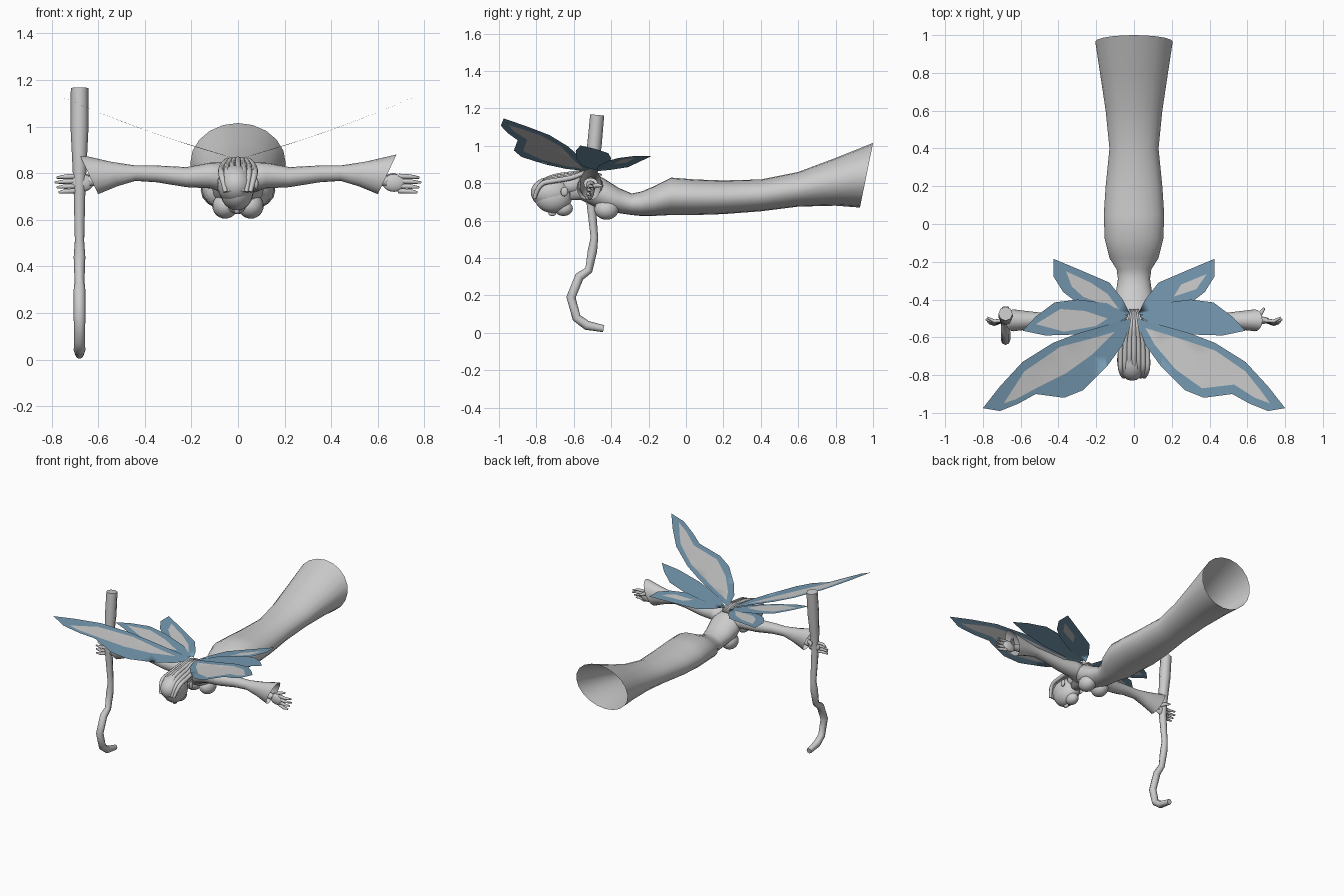
import bpy
import bmesh
import math
from mathutils import Vector
from mathutils.geometry import delaunay_2d_cdt

cube = bpy.data.objects.get("Cube")
if cube:
    bpy.data.objects.remove(cube)


def make_material(name, colour):
    mat = bpy.data.materials.new(name)
    mat.use_nodes = True
    mat.diffuse_color = colour
    for node in mat.node_tree.nodes:
        if node.type == 'BSDF_PRINCIPLED':
            node.inputs["Base Color"].default_value = colour
            node.inputs["Roughness"].default_value = 0.8
    return mat


GREY = make_material("stone grey", (0.6, 0.6, 0.6, 1))
BLUE = make_material("dusty blue", (0.18, 0.32, 0.44, 1))


def add_object(name, bm, mats=(GREY,), smooth=True):
    mesh = bpy.data.meshes.new(name)
    bm.to_mesh(mesh)
    bm.free()
    for mat in mats:
        mesh.materials.append(mat)
    if smooth:
        mesh.shade_smooth()
    obj = bpy.data.objects.new(name, mesh)
    bpy.context.collection.objects.link(obj)
    return obj


def loft(name, rings, u, v, axis, sides=20):
    """Skin elliptical rings given as (centre, half width, half height, slant)."""
    bm = bmesh.new()
    u, v, axis = Vector(u), Vector(v), Vector(axis)
    loops = []
    for centre, wide, high, slant in rings:
        loop = []
        for i in range(sides):
            a = math.tau * i / sides
            offset = u * wide * math.cos(a) + (v * high + axis * slant) * math.sin(a)
            loop.append(bm.verts.new(Vector(centre) + offset))
        loops.append(loop)
    for low, top in zip(loops, loops[1:]):
        for i in range(sides):
            j = (i + 1) % sides
            bm.faces.new((low[i], low[j], top[j], top[i]))
    bm.faces.new(loops[0])
    bmesh.ops.recalc_face_normals(bm, faces=bm.faces)
    return add_object(name, bm)


def rod(name, points, thick, smooth_path=False):
    """Tapered round rod along points, each (x, y, z, relative radius)."""
    curve = bpy.data.curves.new(name, 'CURVE')
    curve.dimensions = '3D'
    curve.bevel_depth = thick
    curve.bevel_resolution = 2
    curve.use_fill_caps = True
    spline = curve.splines.new('NURBS' if smooth_path else 'POLY')
    spline.points.add(len(points) - 1)
    for point, (x, y, z, r) in zip(spline.points, points):
        point.co = (x, y, z, 1)
        point.radius = r
    if smooth_path:
        spline.use_endpoint_u = True
        spline.order_u = 3
        spline.resolution_u = 4
    obj = bpy.data.objects.new(name, curve)
    bpy.context.collection.objects.link(obj)
    curve.materials.append(GREY)
    bpy.ops.object.select_all(action='DESELECT')
    obj.select_set(True)
    bpy.context.view_layer.objects.active = obj
    bpy.ops.object.convert(target='MESH')
    bpy.context.object.data.shade_smooth()


def ball(name, centre, size):
    bm = bmesh.new()
    bmesh.ops.create_uvsphere(bm, u_segments=20, v_segments=12, radius=1)
    bmesh.ops.scale(bm, vec=size, verts=bm.verts)
    bmesh.ops.translate(bm, vec=centre, verts=bm.verts)
    return add_object(name, bm)


# Torso and gown: y, half width, bottom z, top z
gown = [(-.62, .035, .71, .79), (-.56, .045, .71, .835), (-.5, .1, .68, .86),
        (-.43, .11, .645, .82), (-.36, .095, .64, .775), (-.29, .085, .63, .745),
        (-.24, .092, .625, .755), (-.18, .13, .625, .78), (-.08, .155, .63, .83),
        (.05, .16, .63, .82), (.2, .15, .635, .815), (.4, .13, .65, .82),
        (.6, .15, .675, .86), (.8, .18, .68, .935), (.965, .205, .67, 1.015)]
loft("gown", [((0, y, (lo + hi) / 2), w, (hi - lo) / 2, .035 if y > .9 else 0)
              for y, w, lo, hi in gown], (1, 0, 0), (0, 0, 1), (0, 1, 0))

# Head, face and hair
ball("head", (-.005, -.71, .725), (.072, .1, .085))
ball("chin", (-.005, -.655, .665), (.04, .05, .04))
ball("nose", (-.005, -.715, .638), (.012, .02, .014))
ball("hair_cap", (-.01, -.72, .75), (.08, .11, .085))
ball("hair_nape", (-.01, -.61, .79), (.06, .07, .055))
for k in range(-3, 4):
    x = k * .022
    rod("hair_strand", [(x * .8, -.81, .72, .7), (x * 1.1, -.79, .80, 1),
                        (x * 1.1, -.70, .84 - abs(x) * .4, 1), (x, -.6, .85 - abs(x) * .3, 1),
                        (x * .6, -.53, .865, .9), (x * .3, -.45, .845, .3)], .014, True)

# Arms: x, z, half depth, half height, slant
arm = [(.03, .775, .075, .07, 0), (.12, .79, .062, .055, 0), (.22, .783, .046, .043, 0),
       (.35, .797, .037, .036, 0), (.44, .80, .035, .033, 0),
       (.53, .797, .045, .052, .015), (.64, .795, .058, .085, .04)]
for side, s in (("left", 1), ("right", -1)):
    loft(side + "_sleeve", [((s * x, -.51, z), d, h, s * k) for x, z, d, h, k in arm],
         (0, 1, 0), (0, 0, 1), (1, 0, 0), 16)
    ball(side + "_bust", (s * .055, -.425, .66), (.055, .065, .055))
    ball(side + "_ear", (s * .078, -.65, .755), (.01, .02, .025))

    # Hand with four spread fingers and a thumb
    rod(side + "_wrist", [(s * .5, -.51, .79, 1), (s * .64, -.51, .765, .9)], .026)
    ball(side + "_palm", (s * .67, -.51, .758), (.05, .02, .038))
    for i in range(4):
        z = .787 - i * .021
        reach = .785 - .008 * abs(i - 1)
        rod(side + "_finger", [(s * .69, -.51, z, 1.1), (s * .74, -.515 - .005 * i, z - .002, 1),
                               (s * reach, -.495 - .01 * i, z - .006, .5)], .01)
    rod(side + "_thumb", [(s * .64, -.50, .78, 1.2), (s * .67, -.475, .79, 1),
                          (s * .69, -.445, .785, .5)], .012)

# Crooked staff held in the right hand
staff = [(-.475, 1.165, 1.5), (-.49, 1.0, 1.55), (-.505, .85, 1.25), (-.51, .72, 1),
         (-.49, .51, .8), (-.50, .44, 1), (-.52, .335, .85), (-.57, .30, 1),
         (-.615, .19, 1), (-.585, .08, .95), (-.53, .04, 1), (-.44, .022, .75)]
rod("staff", [(-.68, y, z, r) for y, z, r in staff], .025)


def inside(p, poly):
    hit = False
    for a, b in zip(poly, poly[1:] + poly[:1]):
        if (a[1] > p[1]) != (b[1] > p[1]):
            if p[0] < a[0] + (p[1] - a[1]) * (b[0] - a[0]) / (b[1] - a[1]):
                hit = not hit
    return hit


def wing(name, s, outline, panel, slope, bend):
    """Curved sheet cut along its outline and inner panel."""
    shapes = [[(s * x, y) for x, y in shape] for shape in (outline, panel) if shape]
    points, edges = [], []
    for shape in shapes:
        n, start = len(shape), len(points)
        points += [Vector(p) for p in shape]
        edges += [(start + i, start + (i + 1) % n) for i in range(n)]
    for i in range(14):
        for j in range(14):
            p = Vector((s * (.03 + i * .06), -.16 - j * .06))
            if inside(p, shapes[0]):
                points.append(p)
    verts, _, faces, *_ = delaunay_2d_cdt(points, edges, [], 0, 1e-5)
    bm = bmesh.new()
    made = [bm.verts.new((p.x, p.y, .86 + slope * abs(p.x) + bend * p.x ** 2)) for p in verts]
    for face in faces:
        mid = sum((verts[i] for i in face), Vector((0, 0))) / len(face)
        if inside(mid, shapes[0]):
            f = bm.faces.new([made[i] for i in face])
            f.material_index = int(len(shapes) > 1 and inside(mid, shapes[1]))
    loose = [v for v in bm.verts if not v.link_faces]
    bmesh.ops.delete(bm, geom=loose, context='VERTS')
    add_object(name, bm, (BLUE, GREY))


# Wing outlines, shared by both sides
fore = [(.02, -.5), (.3, -.58), (.43, -.63), (.59, -.73), (.71, -.86), (.8, -.975),
        (.71, -.99), (.61, -.95), (.52, -.9), (.37, -.92), (.27, -.88), (.14, -.75),
        (.06, -.64), (.03, -.56)]
middle = [(.03, -.49), (.14, -.42), (.3, -.4), (.42, -.415), (.52, -.49), (.59, -.565),
          (.47, -.59), (.3, -.585), (.14, -.555)]
hind = [(.02, -.48), (.06, -.4), (.13, -.31), (.27, -.25), (.425, -.185), (.425, -.28),
        (.375, -.36), (.31, -.41), (.16, -.47)]

# Pale panels differ from side to side
left_fore = [(.06, -.55), (.22, -.6), (.43, -.67), (.59, -.78), (.67, -.88), (.72, -.95),
             (.64, -.92), (.53, -.85), (.36, -.87), (.22, -.77), (.11, -.64)]
right_fore = [(.1, -.57), (.2, -.6), (.39, -.65), (.58, -.78), (.69, -.95), (.63, -.93),
              (.5, -.86), (.36, -.79), (.22, -.69)]
left_hind = [(.385, -.265), (.33, -.345), (.21, -.385), (.25, -.32)]
right_hind = [(.36, -.25), (.23, -.31), (.14, -.37), (.08, -.45), (.18, -.42),
              (.27, -.385), (.33, -.33)]
right_middle = [(.52, -.53), (.39, -.45), (.26, -.46), (.14, -.5), (.2, -.54), (.37, -.57)]

wing("left_fore_wing", 1, fore, left_fore, .27, .11)
wing("right_fore_wing", -1, fore, right_fore, .27, .11)
wing("left_middle_wing", 1, middle, None, .24, 0)
wing("right_middle_wing", -1, middle, right_middle, .24, 0)
wing("left_hind_wing", 1, hind, left_hind, .2, 0)
wing("right_hind_wing", -1, hind, right_hind, .2, 0)
